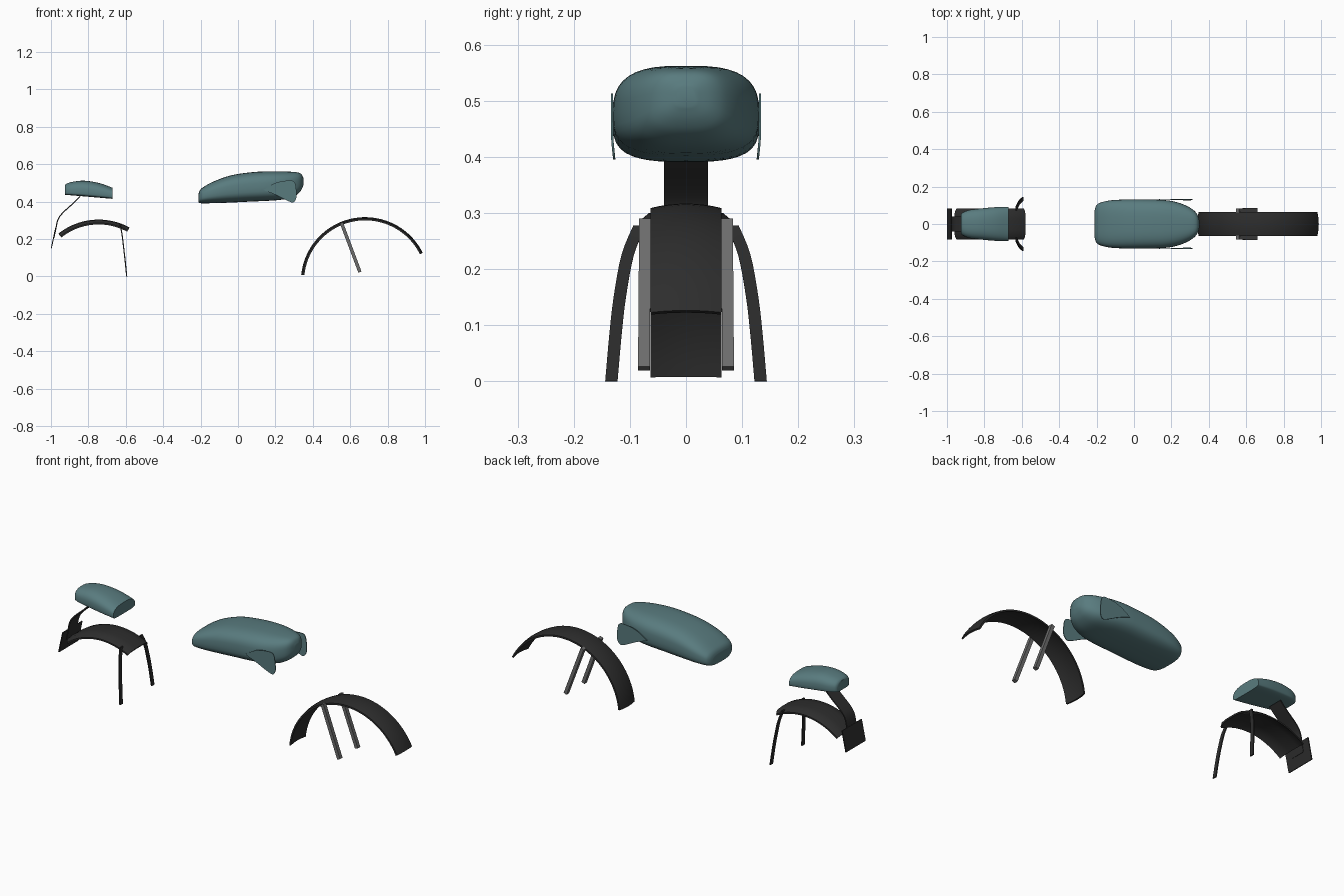
import bpy, bmesh, math
from mathutils import Vector

if "Cube" in bpy.data.objects:
    bpy.data.objects.remove(bpy.data.objects["Cube"])


def material(name, rgb):
    m = bpy.data.materials.new(name)
    m.diffuse_color = (*rgb, 1)
    m.use_nodes = True
    m.node_tree.nodes["Principled BSDF"].inputs["Base Color"].default_value = m.diffuse_color
    return m


TEAL = material("teal paint", (0.10, 0.20, 0.212))
BLACK = material("black plastic", (0.026, 0.026, 0.026))
GREY = material("grey metal", (0.15, 0.15, 0.15))


def finish(name, verts, faces, mat, angle=35):
    me = bpy.data.meshes.new(name)
    me.from_pydata(verts, [], faces)
    bm = bmesh.new()
    bm.from_mesh(me)
    bmesh.ops.recalc_face_normals(bm, faces=bm.faces)
    bm.to_mesh(me)
    bm.free()
    me.materials.append(mat)
    ob = bpy.data.objects.new(name, me)
    bpy.context.collection.objects.link(ob)
    bpy.ops.object.select_all(action='DESELECT')
    ob.select_set(True)
    bpy.context.view_layer.objects.active = ob
    bpy.ops.object.shade_smooth_by_angle(angle=math.radians(angle))
    return ob


def skin(name, rings, mat, angle=35):
    """Join closed rings of points and cap both ends."""
    n = len(rings[0])
    verts = [p for r in rings for p in r]
    faces = [(i * n + j, i * n + (j + 1) % n, (i + 1) * n + (j + 1) % n, (i + 1) * n + j)
             for i in range(len(rings) - 1) for j in range(n)]
    faces += [tuple(range(n)), tuple(range(len(verts) - n, len(verts)))]
    return finish(name, verts, faces, mat, angle)


def spline(keys, steps):
    """Catmull-Rom through tuples of values."""
    out = []
    k = [keys[0]] + list(keys) + [keys[-1]]
    for i in range(1, len(k) - 2):
        for s in range(steps):
            t = s / steps
            out.append(tuple(0.5 * (2 * b + (c - a) * t + (2 * a - 5 * b + 4 * c - d) * t * t
                                    + (3 * b - a - 3 * c + d) * t ** 3)
                             for a, b, c, d in zip(k[i - 1], k[i], k[i + 1], k[i + 2])))
    return out + [tuple(keys[-1])]


def sq(v, p):
    return math.copysign(abs(v) ** p, v)


def shell(name, keys, mat, top_n, low_n, split, n=40):
    """Loft rounded sections given as (x, half width, bottom z, top z)."""
    rings = []
    for x, w, lo, hi in spline(keys, 4):
        mid = lo + (hi - lo) * split
        ring = []
        for i in range(n):
            a = 2 * math.pi * i / n
            s, c = math.sin(a), math.cos(a)
            e = 2 / (top_n if s >= 0 else low_n)
            ring.append((x, w * sq(c, e), mid + sq(s, e) * ((hi - mid) if s >= 0 else (mid - lo))))
        rings.append(ring)
    return skin(name, rings, mat)


def fender(name, cx, cz, r, a0, a1, section, thick, mat):
    """Sweep a crowned strip (y, drop) along an arc."""
    rings = []
    for i in range(41):
        a = math.radians(a0 + (a1 - a0) * i / 40)
        loop = [(y, r - d) for y, d in section] + [(y, r - d - thick) for y, d in reversed(section)]
        rings.append([(cx + q * math.cos(a), y, cz + q * math.sin(a)) for y, q in loop])
    return skin(name, rings, mat)


def strip(name, path, width, thick, mat):
    """Flat bar along a path, wide in y."""
    rings = []
    pts = [Vector(p) for p in path]
    for i, p in enumerate(pts):
        d = pts[min(i + 1, len(pts) - 1)] - pts[max(i - 1, 0)]
        nrm = Vector((d.z, 0, -d.x)).normalized() * thick / 2
        w = Vector((0, width / 2, 0))
        rings.append([p + nrm + w, p + nrm - w, p - nrm - w, p - nrm + w])
    return skin(name, rings, mat)


# Fuel tank
shell("fuel_tank", [(-0.21, 0.075, 0.395, 0.445), (-0.203, 0.096, 0.392, 0.462),
                    (-0.185, 0.112, 0.391, 0.478), (-0.13, 0.126, 0.392, 0.508),
                    (-0.04, 0.131, 0.395, 0.540), (0.06, 0.131, 0.400, 0.556),
                    (0.15, 0.129, 0.404, 0.562), (0.22, 0.119, 0.409, 0.562),
                    (0.28, 0.098, 0.420, 0.560), (0.32, 0.073, 0.441, 0.556),
                    (0.34, 0.048, 0.465, 0.546), (0.35, 0.018, 0.490, 0.525)],
      TEAL, 3.0, 2.9, 0.45)

# Side shrouds on the tank
outline = spline([(0.135, 0.462), (0.20, 0.500), (0.27, 0.513), (0.302, 0.505), (0.312, 0.46),
                  (0.312, 0.42), (0.295, 0.396), (0.262, 0.406), (0.20, 0.437), (0.135, 0.462)], 4)[:-1]
for side, tag in ((1, "left"), (-1, "right")):
    rings = [[(x, side * (off + 0.132 - 0.6 * max(0, 0.45 - z) ** 1.7), z) for x, z in outline]
             for off in (-0.002, 0.002)]
    skin("tank_shroud_" + tag, rings, TEAL)

# Tail cowl
shell("tail_cowl", [(-0.925, 0.050, 0.437, 0.488), (-0.915, 0.062, 0.436, 0.497),
                    (-0.88, 0.075, 0.433, 0.507), (-0.82, 0.083, 0.428, 0.512),
                    (-0.74, 0.090, 0.421, 0.499), (-0.67, 0.091, 0.415, 0.474)],
      TEAL, 2.6, 5.0, 0.3)

# Fenders
crown = [(0.063 * t / 4, 0.008 * (t / 4) ** 2) for t in range(-4, 5)]
fender("front_fender", 0.68, -0.027, 0.344, 26.5, 174, crown, 0.009, BLACK)
fender("rear_fender", -0.745, -0.042, 0.346, 61.5, 128.5,
       [(-0.083, 0.018), (-0.066, 0.004), (-0.03, 0), (0.03, 0), (0.066, 0.004), (0.083, 0.018)],
       0.008, BLACK)

# Fender stays, mirrored left and right
for side, tag in ((1, "left"), (-1, "right")):
    strip("front_stay_" + tag, [(0.553, side * 0.073, 0.287), (0.652, side * 0.075, 0.023)],
          0.021, 0.018, GREY)
    path = spline([(-0.63, side * 0.083, 0.277), (-0.62, side * 0.104, 0.225),
                   (-0.611, side * 0.118, 0.15), (-0.603, side * 0.126, 0.08),
                   (-0.595, side * 0.133, 0.0)], 4)
    strip("rear_stay_" + tag, path, 0.022, 0.006, BLACK)

# Plate bracket hanging from the tail, and the plate
strip("plate_bracket", spline([(-0.845, 0, 0.428), (-0.88, 0, 0.392), (-0.935, 0, 0.342),
                               (-0.962, 0, 0.305), (-0.975, 0, 0.25), (-0.985, 0, 0.205)], 4),
      0.078, 0.006, BLACK)
strip("number_plate", [(-0.975, 0, 0.26), (-0.998, 0, 0.151)], 0.165, 0.005, BLACK)
